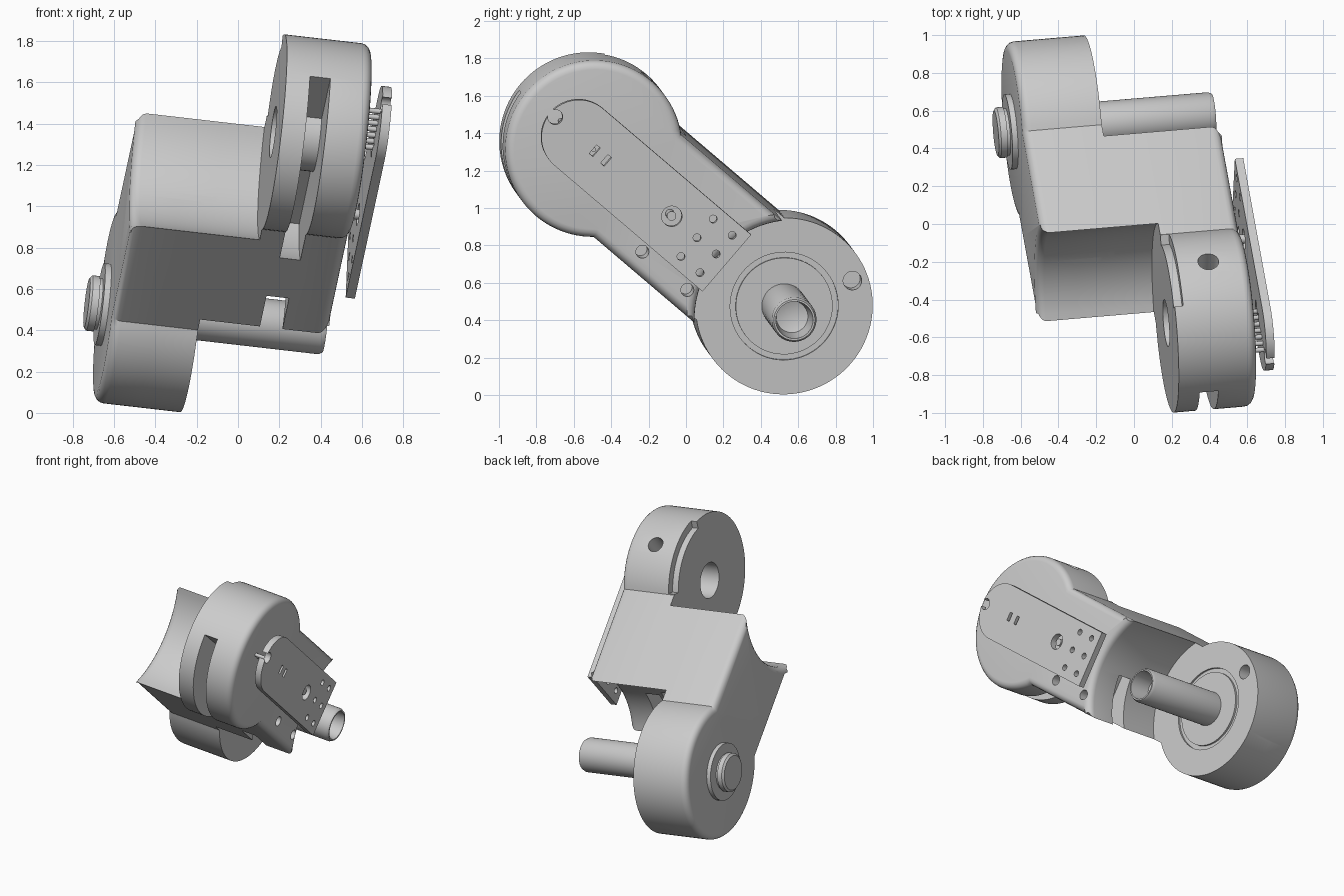
import bpy, bmesh
from math import sin, cos, pi, radians, asin, sqrt
from mathutils import Vector, Matrix

if "Cube" in bpy.data.objects:
    bpy.data.objects.remove(bpy.data.objects["Cube"])

# Local frame: x = joint axis, y = along the link, z = across the link
P1, P2 = Vector((0.17, -0.525, 1.36)), Vector((-0.225, 0.525, 0.475))
A = Vector((0.990, 0.084, -0.114)).normalized()
U = P2 - P1
GAP = U.dot(A)                       # rear joint face, measured from the front one
U -= A * GAP
L = U.length                         # distance between the joint axes
U.normalize()
V = A.cross(U)
FRAME = Matrix.Translation(P1) @ Matrix((A, U, V)).transposed().to_4x4()
R, SADDLE, HALF, T = 0.475, 0.53, 0.36, 0.42

grey = bpy.data.materials.new("light grey")
grey.use_nodes = True
grey.diffuse_color = (0.6, 0.6, 0.6, 1)
grey.node_tree.nodes["Principled BSDF"].inputs["Base Color"].default_value = (0.6, 0.6, 0.6, 1)


def finish(name, bm):
    bmesh.ops.recalc_face_normals(bm, faces=bm.faces[:])
    mesh = bpy.data.meshes.new(name)
    bm.to_mesh(mesh)
    bm.free()
    mesh.materials.append(grey)
    ob = bpy.data.objects.new(name, mesh)
    bpy.context.collection.objects.link(ob)
    ob.matrix_world = FRAME
    return ob


def arc(cy, cz, r, start, end, n):
    steps = [start + (end - start) * i / n for i in range(n + 1)]
    return [(cy + r * cos(t), cz + r * sin(t)) for t in steps]


def prism(name, pts, x0, x1, bevel=0, turned=False):
    """Extrude an outline along the axis; round the rim at x1; optionally swap the joints."""
    bm = bmesh.new()
    face = bm.faces.new([bm.verts.new((x0, y, z)) for y, z in pts])
    new = bmesh.ops.extrude_face_region(bm, geom=[face])["geom"]
    verts = [g for g in new if isinstance(g, bmesh.types.BMVert)]
    bmesh.ops.translate(bm, vec=(x1 - x0, 0, 0), verts=verts)
    if bevel:
        rim = [e for e in bm.edges if all(v in verts for v in e.verts)]
        bmesh.ops.bevel(bm, geom=rim, offset=bevel, segments=4, profile=0.5, affect='EDGES')
    if turned:
        for v in bm.verts:
            v.co.x, v.co.y = GAP - v.co.x, L - v.co.y
    return finish(name, bm)


def box(name, x0, x1, y0, y1, z0, z1, turned=False):
    return prism(name, [(y0, z0), (y1, z0), (y1, z1), (y0, z1)], x0, x1, 0, turned)


def disc(name, y, z, r, x0, x1, turned=False, n=32):
    return prism(name, arc(y, z, r, 0, 2 * pi, n)[:-1], x0, x1, 0, turned)


def lathe(name, profile, y, n=48):
    """Closed (x, radius) profile turned round the axis at y."""
    bm = bmesh.new()
    vs = [bm.verts.new((x, y, r)) for x, r in profile]
    edges = [bm.edges.new((vs[i], vs[i + 1])) for i in range(len(vs) - 1)]
    bmesh.ops.spin(bm, geom=vs + edges, cent=(0, y, 0), axis=(1, 0, 0), angle=2 * pi, steps=n)
    bmesh.ops.remove_doubles(bm, verts=bm.verts[:], dist=0.0005)
    return finish(name, bm)


def boolean(ob, tool, op='DIFFERENCE'):
    m = ob.modifiers.new("cut", 'BOOLEAN')
    m.operation, m.object, m.solver = op, tool, 'EXACT'
    bpy.context.view_layer.objects.active = ob
    bpy.ops.object.modifier_apply(modifier=m.name)
    bpy.data.objects.remove(tool)


# Housing: round joint drum, flat-sided arm and hollow saddle end, used twice
waist, hollow = asin(HALF / R), asin(HALF / SADDLE)
outline = arc(0, 0, R, waist, 2 * pi - waist, 72) + arc(L, 0, SADDLE, pi + hollow, pi - hollow, 20)
block = arc(0, 0, SADDLE, hollow, -hollow, 20) + arc(L, 0, SADDLE, pi + hollow, pi - hollow, 20)
housing = prism("link_housing", outline, 0, T, 0.045)
boolean(housing, prism("middle", block, GAP, 0), 'UNION')
boolean(housing, prism("rear", outline, 0, T, 0.045, True), 'UNION')

for turned in (False, True):
    # Cable slot round the lower half of the drum, and the notch and window in the saddle
    slot = arc(0, 0, 0.62, pi + 0.05, 2 * pi - 0.05, 40) + arc(0, 0, 0.17, 2 * pi - 0.15, pi + 0.15, 20)
    boolean(housing, prism("slot", slot, 0.115, 0.215, 0, turned))
    boolean(housing, box("notch", 0.09, 0.2, L - 0.62, L - 0.2, -0.5, -0.04, turned))
    boolean(housing, box("window", -0.1, 0.06, L - 0.6, L - 0.4, -0.06, 0, turned))
    # Screw holes in the arm sides
    for y in (0.556, 0.875):
        boolean(housing, disc("screw", y, -0.25, 0.035, 0.3, 0.5, turned, 20))

# Front joint: shaft bore, radial hole and relief along the rim
boolean(housing, disc("bore", 0, 0, 0.125, -0.05, 0.3, n=48))
radial = disc("radial", 0, 0, 0.055, 0.25, 0.6)
radial.matrix_world = FRAME @ Matrix.Translation((0.21, 0, 0)) @ Matrix.Rotation(-pi / 2, 4, 'Y')
boolean(housing, radial)
relief = arc(0, 0, 0.52, radians(50), radians(120), 20) + arc(0, 0, 0.42, radians(120), radians(50), 20)
boolean(housing, prism("relief", relief, -0.01, 0.045))

# Rear joint: ring groove and pin hole in the inner face
ring = lathe("ring", [(GAP - 0.015, 0.26), (GAP + 0.05, 0.26), (GAP + 0.05, 0.29),
                      (GAP - 0.015, 0.29), (GAP - 0.015, 0.26)], L, 64)
boolean(housing, ring)
boolean(housing, disc("pin_hole", L + 0.19, 0.34, 0.05, GAP - 0.1, GAP + 0.1))

# Hollow shaft and outer hub on the rear joint
shaft = lathe("hollow_shaft", [(GAP - 0.03, 0), (GAP - 0.03, 0.12), (0.43, 0.12), (0.45, 0.11),
                               (0.45, 0.1), (0.3, 0.085), (0.27, 0)], L)
end = GAP - T
hub = lathe("bearing_hub", [(end + 0.02, 0), (end + 0.02, 0.2), (end - 0.03, 0.2), (end - 0.03, 0.125),
                            (end - 0.045, 0.125), (end - 0.045, 0.135), (end - 0.08, 0.135),
                            (end - 0.092, 0.12), (end - 0.092, 0)], L)

# Cover plate with its openings, standing off the front joint
tongue = arc(-0.124, 0, 0.2, pi / 2, 3 * pi / 2, 32) + [(0.926, -0.2), (0.926, 0.2)]
plate = prism("cover_plate", tongue, 0.49, 0.535)
holes = [(y, z, 0.021) for y in (0.715, 0.85) for z in (-0.132, 0, 0.132)]
for y, z, r in holes + [(0.536, 0, 0.055), (-0.29, 0, 0.04)]:
    boolean(plate, disc("hole", y, z, r, 0.4, 0.6, n=24))
for y in (-0.01, 0.07):
    boolean(plate, box("slit", 0.4, 0.6, y - 0.013, y + 0.013, -0.03, 0.03))

# Row of pins and posts between plate and housing
pins = [disc("contact_pin_%d" % i, -0.24 + i * 0.045, 0, 0.013, T - 0.02, 0.495, n=12) for i in range(7)]
pins += [disc("plate_post_%d" % i, 0.536, 0, 0.025, T - 0.02, 0.52, n=20) for i in range(1)]

for ob in [housing, shaft, hub, plate] + pins:
    bpy.ops.object.select_all(action='DESELECT')
    ob.select_set(True)
    bpy.context.view_layer.objects.active = ob
    bpy.ops.object.shade_smooth_by_angle(angle=radians(32))
